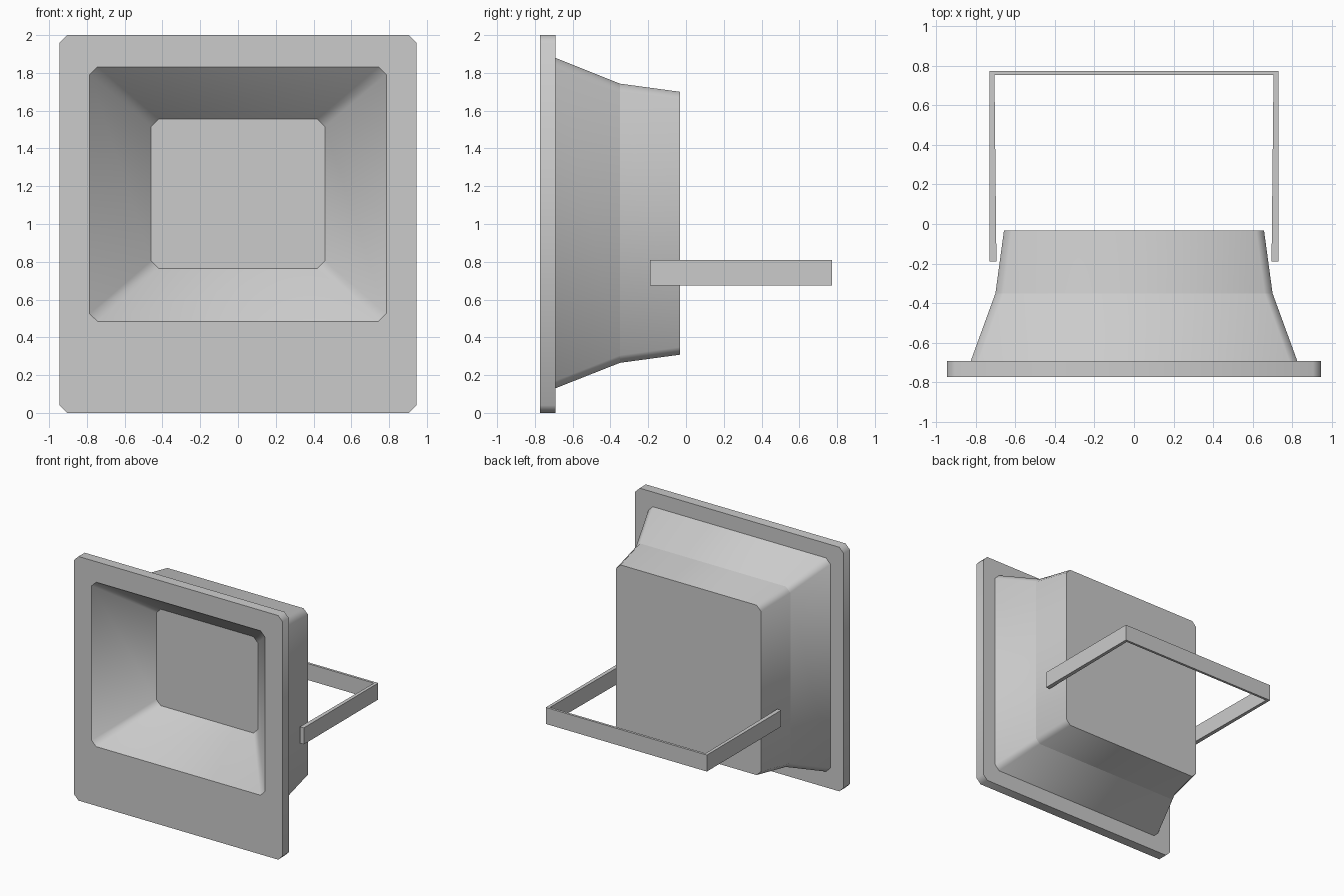
import bpy

if "Cube" in bpy.data.objects:
    bpy.data.objects.remove(bpy.data.objects["Cube"])


def ring(hx, z0, z1, y, c=0.04):
    """Rectangle with chamfered corners in the XZ plane, counter-clockwise from the front."""
    return [(x, y, z) for x, z in (
        (-hx + c, z0), (hx - c, z0), (hx, z0 + c), (hx, z1 - c),
        (hx - c, z1), (-hx + c, z1), (-hx, z1 - c), (-hx, z0 + c))]


def make(name, verts, faces, smooth=False):
    mesh = bpy.data.meshes.new(name)
    mesh.from_pydata(verts, [], faces)
    mesh.polygons.foreach_set("use_smooth", [smooth] * len(faces))
    obj = bpy.data.objects.new(name, mesh)
    bpy.context.collection.objects.link(obj)
    return obj


def loft(name, rings, cap_first=False, cap_last=False):
    """Skin consecutive rings; corners shade smooth, ring edges stay sharp."""
    n = len(rings[0])
    verts = [v for r in rings for v in r]
    faces = [(k * n + i, k * n + (i + 1) % n, (k + 1) * n + (i + 1) % n, (k + 1) * n + i)
             for k in range(len(rings) - 1) for i in range(n)]
    if cap_first:
        faces.append(tuple(reversed(range(n))))
    if cap_last:
        faces.append(tuple(range(len(verts) - n, len(verts))))
    obj = make(name, verts, faces, True)
    for e in obj.data.edges:
        a, b = e.vertices
        e.use_edge_sharp = a // n == b // n
    return obj


BACK, KINK, PLATE, FRONT = -0.033, -0.35, -0.692, -0.773
housing_end = ring(0.825, 0.13, 1.88, PLATE)
opening = ring(0.785, 0.485, 1.832, FRONT)

# Tapered rear housing
loft("housing", [ring(0.657, 0.308, 1.70, BACK), ring(0.70, 0.265, 1.743, KINK),
                 housing_end], cap_first=True)

# Front frame plate with its window
loft("front_frame", [housing_end, ring(0.945, 0, 2, PLATE),
                     ring(0.945, 0, 2, FRONT), opening])

# Sloped reflector and its flat back panel
loft("reflector", [opening, ring(0.46, 0.765, 1.555, -0.40)], cap_last=True)

# U-shaped mounting bracket: half profile seen from above, mirrored then extruded
outer = [(0.73, -0.19), (0.73, 0.773), (-0.73, 0.773), (-0.73, -0.19)]
inner = [(0.695, -0.19), (0.705, 0.753), (-0.705, 0.753), (-0.695, -0.19)]
profile = outer + inner
verts = [(x, y, z) for z in (0.675, 0.81) for x, y in profile]
faces = []
for i in range(3):
    o0, o1, i0, i1 = i, i + 1, i + 4, i + 5
    faces += [(o0, i0, i1, o1), (o0 + 8, o1 + 8, i1 + 8, i0 + 8),
              (o0, o1, o1 + 8, o0 + 8), (i0, i0 + 8, i1 + 8, i1)]
faces += [(0, 8, 12, 4), (3, 7, 15, 11)]
make("mounting_bracket", verts, faces)
